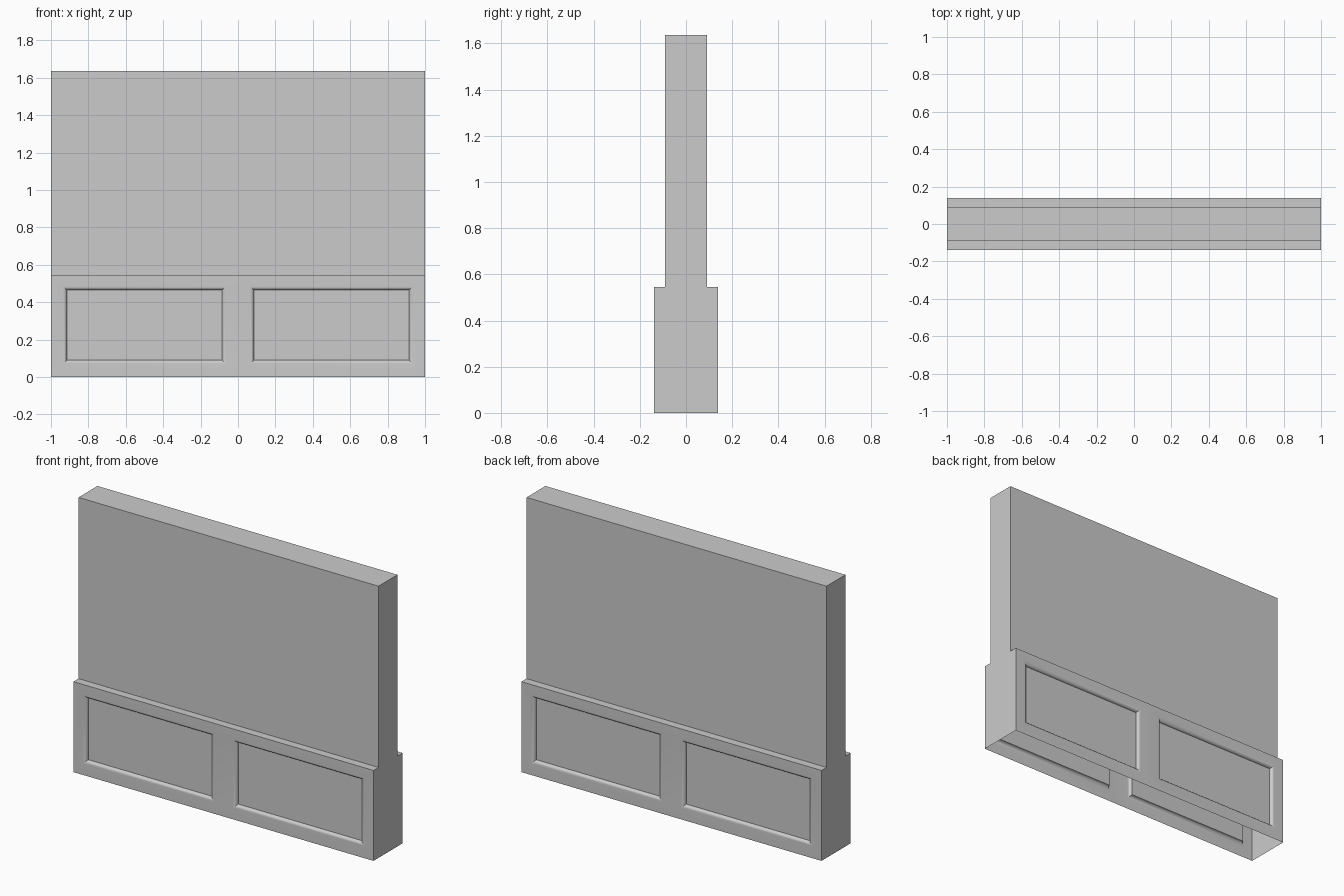
import bpy, bmesh, math

if "Cube" in bpy.data.objects:
    bpy.data.objects.remove(bpy.data.objects["Cube"])

BASE_Y, WALL_Y = 0.138, 0.09      # half depths
BASE_Z, WALL_Z = 0.545, 1.637     # top heights
MOULD, DEPTH, STEPS = 0.02, 0.02, 5


def quad(bm, pts, flip=False):
    vs = [bm.verts.new(p) for p in pts]
    bm.faces.new(vs[::-1] if flip else vs)


def rect(x0, x1, z0, z1, y):
    return [(x0, y, z0), (x1, y, z0), (x1, y, z1), (x0, y, z1)]


def panel(bm, x0, x1, z0, z1, y):
    """Recessed panel with a rounded moulding edge."""
    prev = rect(x0, x1, z0, z1, y)
    for s in range(1, STEPS + 1):
        t = math.pi / 2 * s / STEPS
        u, d = MOULD * math.sin(t), DEPTH * (1 - math.cos(t))
        ring = rect(x0 + u, x1 - u, z0 + u, z1 - u, y + d)
        for i in range(4):
            j = (i + 1) % 4
            quad(bm, [prev[i], prev[j], ring[j], ring[i]])
        prev = ring
    quad(bm, prev)


def ends(bm, y, zs):
    for x in (-1, 1):
        for z0, z1 in zip(zs, zs[1:]):
            quad(bm, [(x, y, z0), (x, 0, z0), (x, 0, z1), (x, y, z1)], x < 0)


def top(bm, xs, y0, y1, z):
    for a, b in zip(xs, xs[1:]):
        quad(bm, [(a, y0, z), (b, y0, z), (b, y1, z), (a, y1, z)])


def finish(bm, name):
    """Weld the front half and mirror it to the back."""
    bmesh.ops.remove_doubles(bm, verts=bm.verts, dist=1e-5)
    me = bpy.data.meshes.new(name)
    bm.to_mesh(me)
    bm.free()
    ob = bpy.data.objects.new(name, me)
    bpy.context.collection.objects.link(ob)
    mod = ob.modifiers.new("mirror_to_back", 'MIRROR')
    mod.use_axis = (False, True, False)
    bpy.ops.object.select_all(action='DESELECT')
    ob.select_set(True)
    bpy.context.view_layer.objects.active = ob
    bpy.ops.object.shade_smooth_by_angle(angle=math.radians(35))


# Panelled base, hollow and open underneath
bm = bmesh.new()
xs = [-1, -0.935, -0.065, 0.065, 0.935, 1]
zs = [0, 0.07, 0.485, BASE_Z]
for i in range(5):
    for k in range(3):
        cell = (xs[i], xs[i + 1], zs[k], zs[k + 1], -BASE_Y)
        if k == 1 and i in (1, 3):
            panel(bm, *cell)
        else:
            quad(bm, rect(*cell))
ends(bm, -BASE_Y, zs)
top(bm, xs, -BASE_Y, -WALL_Y, BASE_Z)
finish(bm, "panelled_base")

# Plain upper wall
bm = bmesh.new()
quad(bm, rect(-1, 1, BASE_Z, WALL_Z, -WALL_Y))
ends(bm, -WALL_Y, [BASE_Z, WALL_Z])
top(bm, [-1, 1], -WALL_Y, 0, WALL_Z)
finish(bm, "upper_wall")
